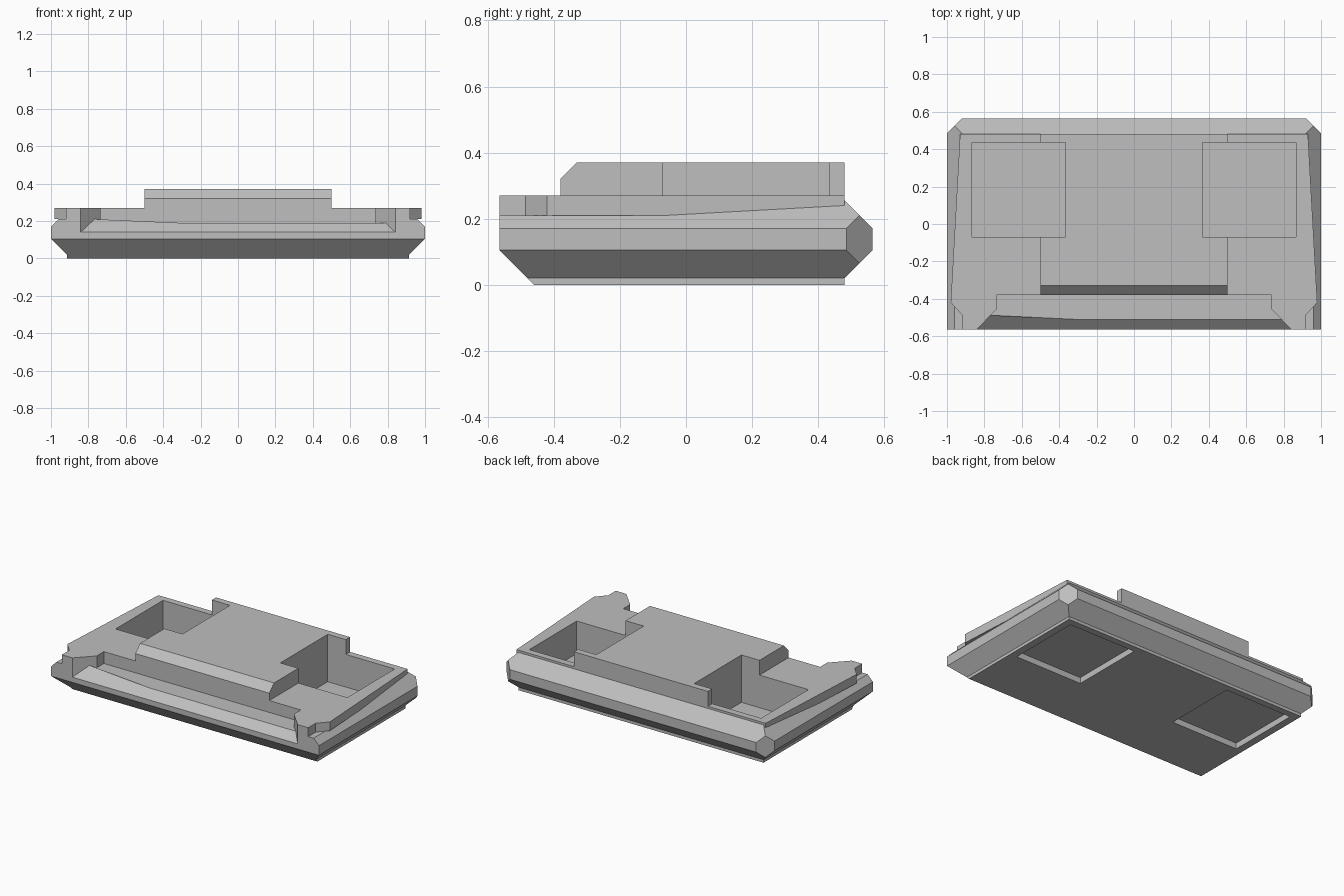
import bpy, bmesh
from mathutils import Vector

old = bpy.data.objects.get("Cube")
if old:
    bpy.data.objects.remove(old, do_unlink=True)

grey = bpy.data.materials.new("plain grey")
grey.use_nodes = True
colour = (0.52, 0.52, 0.52, 1)
grey.diffuse_color = colour
grey.node_tree.nodes["Principled BSDF"].inputs["Base Color"].default_value = colour


def prism(name, outline, z0, z1, planes=()):
    """Extrude a plan outline from z0 to z1, then trim it with (point, normal) planes."""
    bm = bmesh.new()
    base = bm.faces.new([bm.verts.new((x, y, z0)) for x, y in outline])
    top = bmesh.ops.extrude_face_region(bm, geom=[base])["geom"]
    bmesh.ops.translate(bm, vec=(0, 0, z1 - z0),
                        verts=[v for v in top if isinstance(v, bmesh.types.BMVert)])
    for point, normal in planes:
        cut = bmesh.ops.bisect_plane(
            bm, geom=bm.verts[:] + bm.edges[:] + bm.faces[:], dist=1e-5,
            plane_co=point, plane_no=Vector(normal).normalized(), clear_outer=True)
        rim = [e for e in cut["geom_cut"] if isinstance(e, bmesh.types.BMEdge)]
        bmesh.ops.holes_fill(bm, edges=rim, sides=0)
    bmesh.ops.recalc_face_normals(bm, faces=bm.faces[:])
    mesh = bpy.data.meshes.new(name)
    bm.to_mesh(mesh)
    bm.free()
    mesh.materials.append(grey)
    obj = bpy.data.objects.new(name, mesh)
    bpy.context.collection.objects.link(obj)
    return obj


def box(x0, x1, y0, y1):
    return [(x0, y0), (x1, y0), (x1, y1), (x0, y1)]


def mirrored(half):
    """Close a right-hand half outline with its mirror image."""
    return half + [(-x, y) for x, y in reversed(half)]


def carve(obj, cutters):
    """Subtract each cutter and bake the result."""
    bpy.context.view_layer.objects.active = obj
    for cutter in cutters:
        mod = obj.modifiers.new("carve", 'BOOLEAN')
        mod.operation = 'DIFFERENCE'
        mod.solver = 'EXACT'
        mod.object = cutter
        bpy.ops.object.modifier_apply(modifier=mod.name)


# Bevelled lower hull with clipped rear corners
front_under = ((0, -0.565, 0.105), (0, -1, -1))
hull_planes = [front_under,
               ((0, 0.565, 0.105), (0, 1, -1)),
               ((0, 0.565, 0.17), (0, 1, 1))]
for s in (-1, 1):
    hull_planes += [((s, 0, 0.105), (s, 0, -1)),
                    ((s, 0, 0.17), (s, 0, 1)),
                    ((s, 0.485, 0), (s, 1, 0))]
hull = prism("hull", box(-1, 1, -0.565, 0.565), 0.02, 0.26, hull_planes)

# Thin plate under the hull
base_plate = prism("base_plate", box(-0.915, 0.915, -0.5, 0.48), 0, 0.02, [front_under])

# Tapered top deck with notched front corners
deck = prism("deck", mirrored([(0.92, -0.565), (0.92, -0.485), (0.98, -0.42),
                               (0.93, 0.48)]), 0.21, 0.27)

# Raised centre housing with a bevelled front edge
housing = prism("raised_housing", box(-0.5, 0.5, -0.38, 0.48), 0.24, 0.37,
                [((0, -0.38, 0.32), (0, -1, 1))])

# Cutters: front recess, sloped front lip, front ledge, pits and underside pockets
recess_plan = mirrored([(0.875, -0.6), (0.735, -0.455), (0.735, -0.38)])
recess = prism("recess_cutter", recess_plan, 0.19, 0.5)
lip = prism("lip_cutter", recess_plan, 0.02, 0.5,
            [((0, -0.51, 0.19), (0, 0.05, -0.055))])
ledge = prism("ledge_cutter", box(-1.2, 1.2, -0.7, -0.38), 0.21, 0.5)
pits, pockets = [], []
for s in (-1, 1):
    plan = box(s * 0.615 - 0.25, s * 0.615 + 0.25, -0.07, 0.435)
    pits.append(prism("pit_cutter", plan, 0.05, 0.6))
    pockets.append(prism("pocket_cutter", plan, -0.2, 0.04))

carve(hull, [ledge, recess, lip] + pits + pockets)
carve(deck, [recess, lip] + pits)
carve(housing, pits)
carve(base_plate, pockets)

for cutter in [recess, lip, ledge] + pits + pockets:
    bpy.data.objects.remove(cutter, do_unlink=True)
